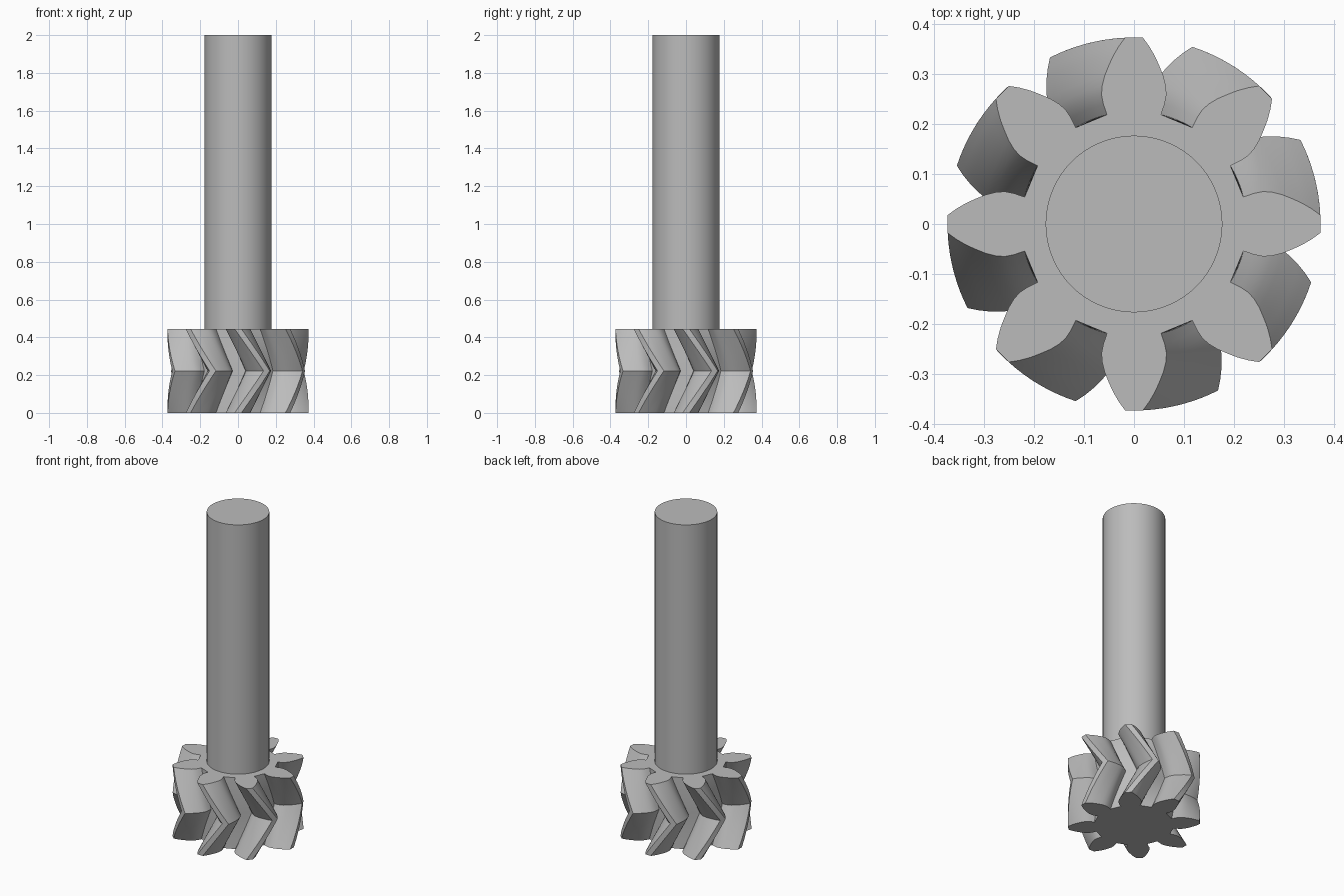
import bpy, bmesh, math
from mathutils import Matrix, Vector

if "Cube" in bpy.data.objects:
    bpy.data.objects.remove(bpy.data.objects["Cube"])

TEETH = 8
GEAR_H = 0.445
TWIST = math.radians(24)
SLICES = 8          # per half of the herringbone
SHAFT_R = 0.177

steel = bpy.data.materials.new("grey steel")
steel.use_nodes = True
colour = (0.5, 0.5, 0.5, 1)
steel.diffuse_color = colour
steel.node_tree.nodes["Principled BSDF"].inputs["Base Color"].default_value = colour


def finish(name, bm):
    bmesh.ops.recalc_face_normals(bm, faces=bm.faces)
    mesh = bpy.data.meshes.new(name)
    bm.to_mesh(mesh)
    bm.free()
    mesh.materials.append(steel)
    obj = bpy.data.objects.new(name, mesh)
    bpy.context.collection.objects.link(obj)
    bpy.ops.object.select_all(action="DESELECT")
    obj.select_set(True)
    bpy.context.view_layer.objects.active = obj
    bpy.ops.object.shade_smooth_by_angle(angle=math.radians(30))
    return obj


# One tooth along +x: right flank from root to tip, mirrored for the left flank
flank = [(0.219, -0.054), (0.239, -0.061), (0.258, -0.065), (0.276, -0.064),
         (0.296, -0.059), (0.316, -0.051), (0.336, -0.042), (0.355, -0.031),
         (0.373, -0.018)]
tooth = flank + [(x, -y) for x, y in reversed(flank)]
outline = [Matrix.Rotation(math.tau * i / TEETH, 3, "Z") @ Vector((x, y, 0))
           for i in range(TEETH) for x, y in tooth]

# Herringbone gear: twists one way to mid height, then back
bm = bmesh.new()
rings = []
for s in range(2 * SLICES + 1):
    t = s / SLICES
    turn = Matrix.Rotation(TWIST * (1 - abs(t - 1)), 3, "Z")
    lift = Vector((0, 0, GEAR_H * t / 2))
    rings.append([bm.verts.new(turn @ p + lift) for p in outline])
n = len(outline)
for low, high in zip(rings, rings[1:]):
    for i in range(n):
        j = (i + 1) % n
        bm.faces.new((low[i], low[j], high[j], high[i]))
bm.faces.new(rings[0][::-1])
bm.faces.new(rings[-1])
finish("herringbone_gear", bm)

# Shaft standing on the gear
bm = bmesh.new()
base = GEAR_H - 0.02
bmesh.ops.create_cone(bm, cap_ends=True, segments=64, radius1=SHAFT_R,
                      radius2=SHAFT_R, depth=2 - base,
                      matrix=Matrix.Translation((0, 0, (2 + base) / 2)))
finish("shaft", bm)
